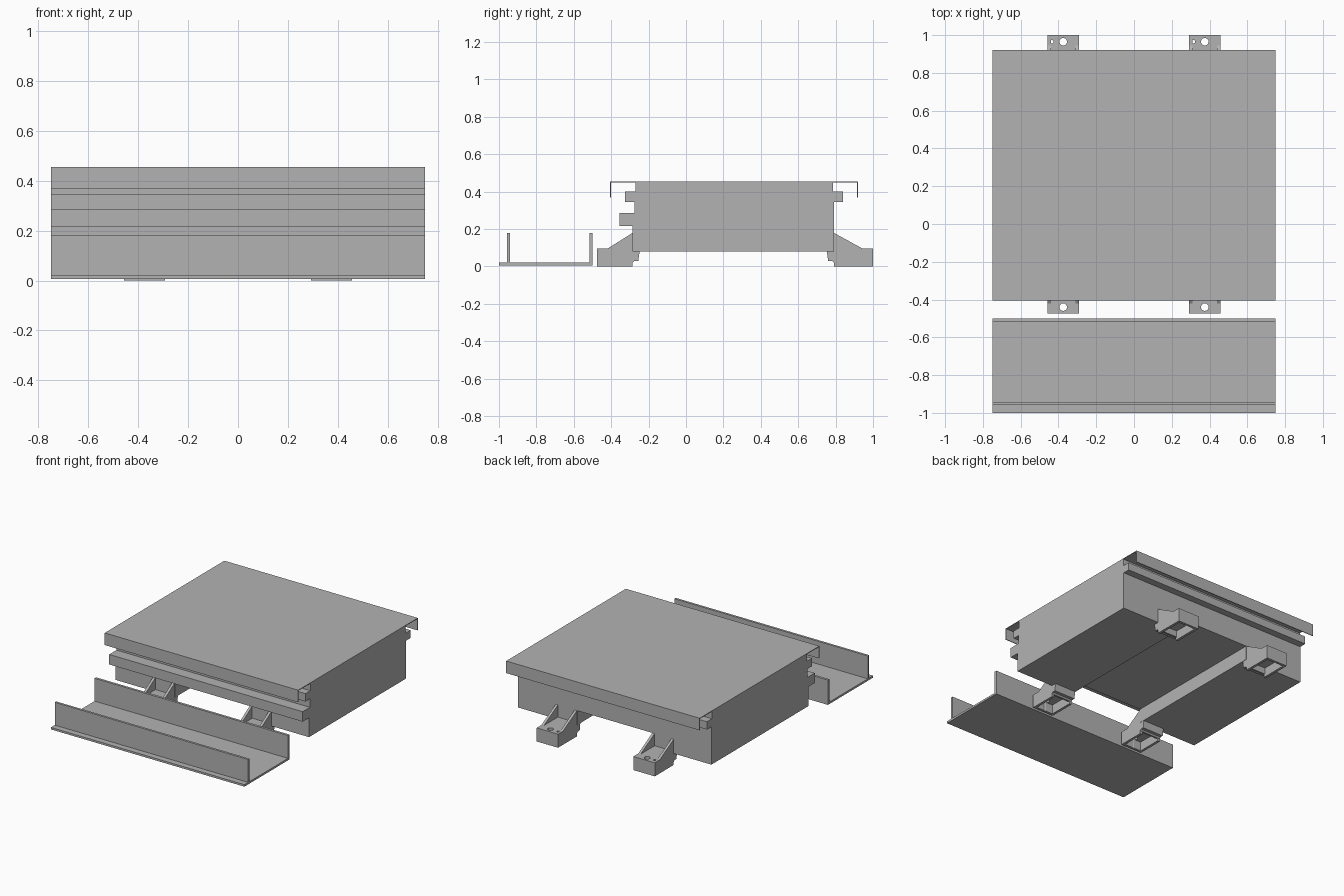
import bpy
import bmesh

if "Cube" in bpy.data.objects:
    bpy.data.objects.remove(bpy.data.objects["Cube"], do_unlink=True)

grey = bpy.data.materials.new("plain_grey")
grey.use_nodes = True
grey.diffuse_color = (0.45, 0.45, 0.45, 1)
grey.node_tree.nodes["Principled BSDF"].inputs["Base Color"].default_value = (0.45, 0.45, 0.45, 1)

HALF = 0.75          # half length of the long parts
BODY_FRONT, BODY_BACK = -0.285, 0.79


def finish(name, bm):
    bmesh.ops.recalc_face_normals(bm, faces=bm.faces)
    mesh = bpy.data.meshes.new(name)
    bm.to_mesh(mesh)
    bm.free()
    mesh.materials.append(grey)
    obj = bpy.data.objects.new(name, mesh)
    bpy.context.collection.objects.link(obj)
    return obj


def extrude(name, profile, x0, x1):
    """Extrude a (y, z) profile along x."""
    bm = bmesh.new()
    face = bm.faces.new([bm.verts.new((x0, y, z)) for y, z in profile])
    moved = bmesh.ops.extrude_face_region(bm, geom=[face])["geom"]
    bmesh.ops.translate(bm, vec=(x1 - x0, 0, 0),
                        verts=[v for v in moved if isinstance(v, bmesh.types.BMVert)])
    return finish(name, bm)


def box(name, x0, x1, y0, y1, z0, z1):
    return extrude(name, [(y0, z0), (y1, z0), (y1, z1), (y0, z1)], x0, x1)


def cut(obj, cutter):
    mod = obj.modifiers.new("cut", "BOOLEAN")
    mod.operation = "DIFFERENCE"
    mod.solver = "EXACT"
    mod.object = cutter
    bpy.context.view_layer.objects.active = obj
    bpy.ops.object.modifier_apply(modifier=mod.name)
    bpy.data.objects.remove(cutter, do_unlink=True)


def drill(obj, x, y, z, radius):
    bpy.ops.mesh.primitive_cylinder_add(vertices=20, radius=radius, depth=0.2, location=(x, y, z))
    cut(obj, bpy.context.object)


# Main body with side rails and a shallow tunnel underneath
body = extrude("body", [
    (BODY_FRONT, 0.08), (BODY_BACK, 0.08), (BODY_BACK, 0.345), (0.84, 0.345),
    (0.84, 0.40), (0.785, 0.40), (0.785, 0.45), (-0.27, 0.45), (-0.27, 0.40),
    (-0.325, 0.40), (-0.325, 0.345), (-0.275, 0.345), (-0.275, 0.285),
    (-0.355, 0.285), (-0.355, 0.215), (BODY_FRONT, 0.215)], -HALF, HALF)
cut(body, box("tunnel_cutter", -0.29, 0.29, -0.5, 1.0, 0.0, 0.18))

# Thin folded cover sheet
T = 0.005
extrude("top_cover", [
    (-0.405, 0.37), (-0.405, 0.455), (0.92, 0.455), (0.92, 0.37),
    (0.92 - T, 0.37), (0.92 - T, 0.455 - T), (-0.405 + T, 0.455 - T),
    (-0.405 + T, 0.37)], -HALF, HALF)

# Separate channel in front
extrude("front_channel", [
    (-1.0, 0.006), (-0.50, 0.006), (-0.50, 0.18), (-0.517, 0.18), (-0.517, 0.02),
    (-0.942, 0.02), (-0.942, 0.18), (-0.958, 0.18), (-0.958, 0.02), (-1.0, 0.02)],
    -HALF, HALF)


def bracket(name, cx, base, side, length):
    """Mounting foot reaching outward from the body along side * y."""
    w, wall, top = 0.083, 0.018, 0.095
    x0, x1 = cx - w, cx + w

    def place(points):
        return [(base + side * u, z) for u, z in points]

    # Triangular cheeks
    cheek = place([(0, 0), (length, 0), (length, top), (length - 0.055, top), (0, 0.18)])
    extrude(name + "_right_cheek", cheek, x0, x0 + wall)
    extrude(name + "_left_cheek", cheek, x1 - wall, x1)
    # Top plate with outer wall, drilled
    plate = extrude(name + "_plate", place([
        (0, 0.065), (length - wall, 0.065), (length - wall, 0), (length, 0),
        (length, top), (0, top)]), x0 + wall, x1 - wall)
    drill(plate, cx, base + side * (length - 0.035), 0.08, 0.02)
    if side > 0:
        drill(plate, cx - 0.06, base + side * (length - 0.035), 0.08, 0.009)
    # Lip tucked under the body
    extrude(name + "_lip", place([
        (0.012, 0.02), (0, 0.02), (-0.008, 0.03), (-0.03, 0.03),
        (-0.037, 0.08), (0.012, 0.08)]), x0, x1)


for label, cx in (("right", -0.375), ("left", 0.375)):
    bracket("front_" + label + "_bracket", cx, BODY_FRONT, -1, 0.19)
    bracket("back_" + label + "_bracket", cx, BODY_BACK, 1, 0.21)
